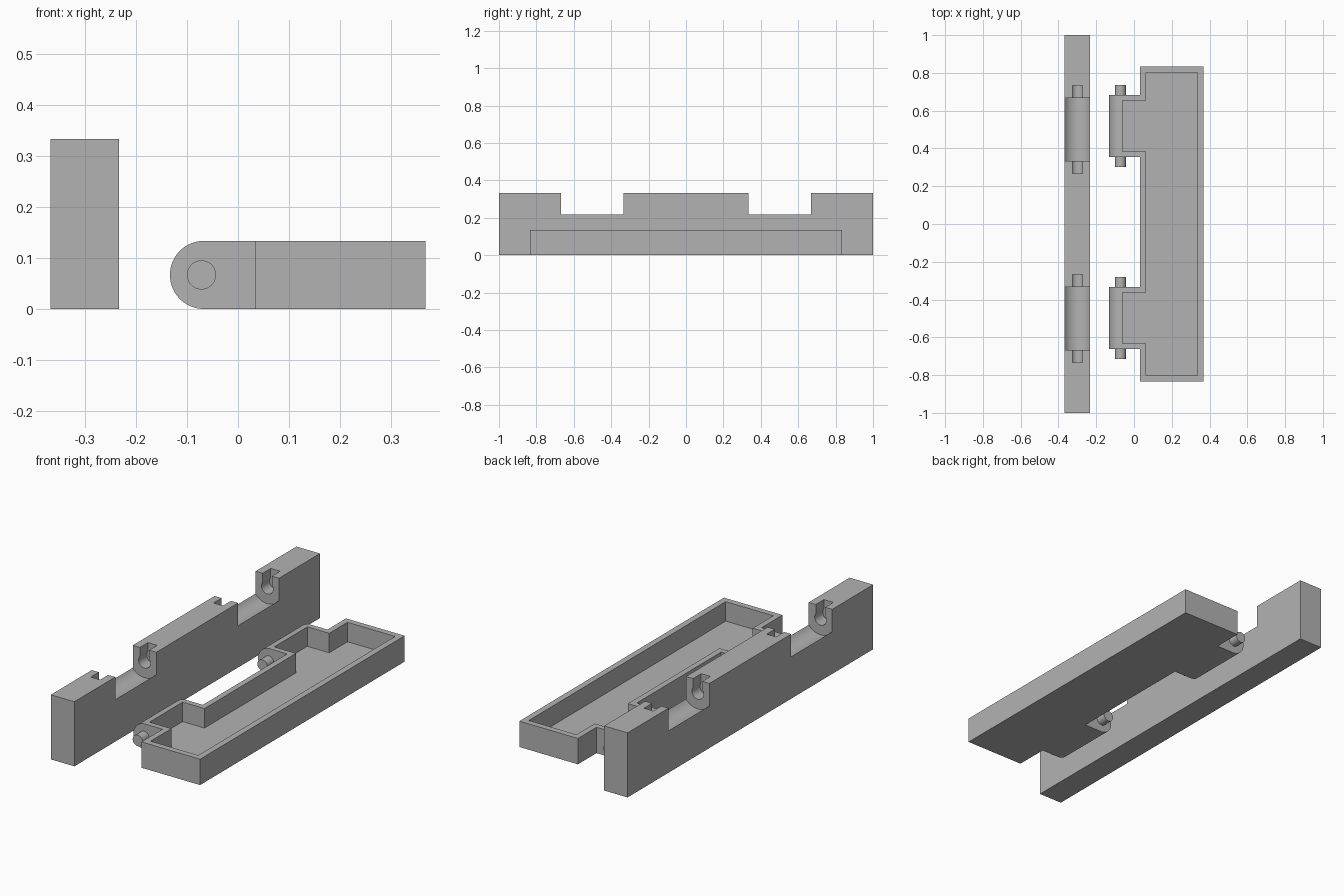
import bpy
import bmesh
from math import pi, cos, sin, radians

cube = bpy.data.objects.get("Cube")
if cube:
    bpy.data.objects.remove(cube, do_unlink=True)

grey = bpy.data.materials.new("plain grey")
grey.use_nodes = True
grey.diffuse_color = (0.45, 0.45, 0.45, 1)
grey.node_tree.nodes["Principled BSDF"].inputs["Base Color"].default_value = grey.diffuse_color


def extrude_y(name, profile, y0, y1):
    """Extrude a closed (x, z) profile from y0 to y1."""
    bm = bmesh.new()
    face = bm.faces.new([bm.verts.new((x, y0, z)) for x, z in profile])
    side = bmesh.ops.extrude_face_region(bm, geom=[face])["geom"]
    moved = [v for v in side if isinstance(v, bmesh.types.BMVert)]
    bmesh.ops.translate(bm, verts=moved, vec=(0, y1 - y0, 0))
    bmesh.ops.recalc_face_normals(bm, faces=bm.faces)
    mesh = bpy.data.meshes.new(name)
    bm.to_mesh(mesh)
    bm.free()
    mesh.materials.append(grey)
    obj = bpy.data.objects.new(name, mesh)
    bpy.context.collection.objects.link(obj)
    return obj


def box(name, x0, x1, y0, y1, z0, z1):
    return extrude_y(name, [(x0, z0), (x1, z0), (x1, z1), (x0, z1)], y0, y1)


def arc(cx, cz, r, start, end, n):
    angles = [start + (end - start) * i / n for i in range(n + 1)]
    return [(cx + r * cos(a), cz + r * sin(a)) for a in angles]


def rod(name, cx, cz, r, y0, y1):
    return extrude_y(name, arc(cx, cz, r, 0, 2 * pi, 48)[:-1], y0, y1)


def combine(target, tool, operation):
    """Apply a boolean and remove the tool."""
    mod = target.modifiers.new("bool", 'BOOLEAN')
    mod.operation = operation
    mod.solver = 'EXACT'
    mod.object = tool
    bpy.context.view_layer.objects.active = target
    bpy.ops.object.modifier_apply(modifier=mod.name)
    bpy.data.objects.remove(tool, do_unlink=True)


def smooth(obj):
    bpy.ops.object.select_all(action='DESELECT')
    obj.select_set(True)
    bpy.context.view_layer.objects.active = obj
    bpy.ops.object.shade_smooth_by_angle(angle=radians(30))


# Upright bar with two rounded hinge gaps and snap-in pin sockets
BAR_X, SOCKET_Z = -0.3, 0.267
bar = box("upright_bar", -0.367, -0.233, -1, 1, 0, 0.333)
for mid in (-0.5, 0.5):
    gap, socket = (mid - 0.167, mid + 0.167), (mid - 0.233, mid + 0.233)
    # gap: open top over a round trough
    trough = arc(BAR_X, SOCKET_Z, 0.0833, pi, 2 * pi, 40)
    trough += [(BAR_X + 0.0833, 0.4), (BAR_X - 0.0833, 0.4)]
    combine(bar, extrude_y("gap_cutter", trough, *gap), 'DIFFERENCE')
    # socket: keyhole, narrower at the mouth than at the round seat
    a = 0.927
    keyhole = arc(BAR_X, SOCKET_Z, 0.0333, pi / 2 + a, pi * 2.5 - a, 40)
    keyhole += [(BAR_X + 0.0267, 0.4), (BAR_X - 0.0267, 0.4)]
    combine(bar, extrude_y("socket_cutter", keyhole, *socket), 'DIFFERENCE')
smooth(bar)

# Tray with two round-ended hinge arms
R, WALL, FLOOR, TOP = 0.0667, 0.029, 0.033, 0.133
tray = box("tray", 0.033, 0.367, -0.833, 0.833, 0, 2 * R)
arms = [(-0.662, -0.334), (0.354, 0.682)]
for y0, y1 in arms:
    profile = arc(-R, R, R, pi / 2, 1.5 * pi, 40) + [(0.045, 0), (0.045, 2 * R)]
    combine(tray, extrude_y("arm", profile, y0, y1), 'UNION')

# Hollow the tray and the arms
combine(tray, box("tray_pocket", 0.063, 0.335, -0.802, 0.802, FLOOR, 0.3), 'DIFFERENCE')
for y0, y1 in arms:
    pocket = box("arm_pocket", -0.062, 0.1, y0 + WALL, y1 - WALL, FLOOR, 0.25)
    combine(tray, pocket, 'DIFFERENCE')
smooth(tray)

# Hinge pins on both ends of each arm
for place, (y0, y1) in zip(("front", "back"), arms):
    for end, a, b in (("front", y0 - 0.053, y0 + 0.01), ("back", y1 - 0.01, y1 + 0.053)):
        smooth(rod(f"{place}_arm_{end}_pin", -0.0715, R, 0.0285, a, b))
